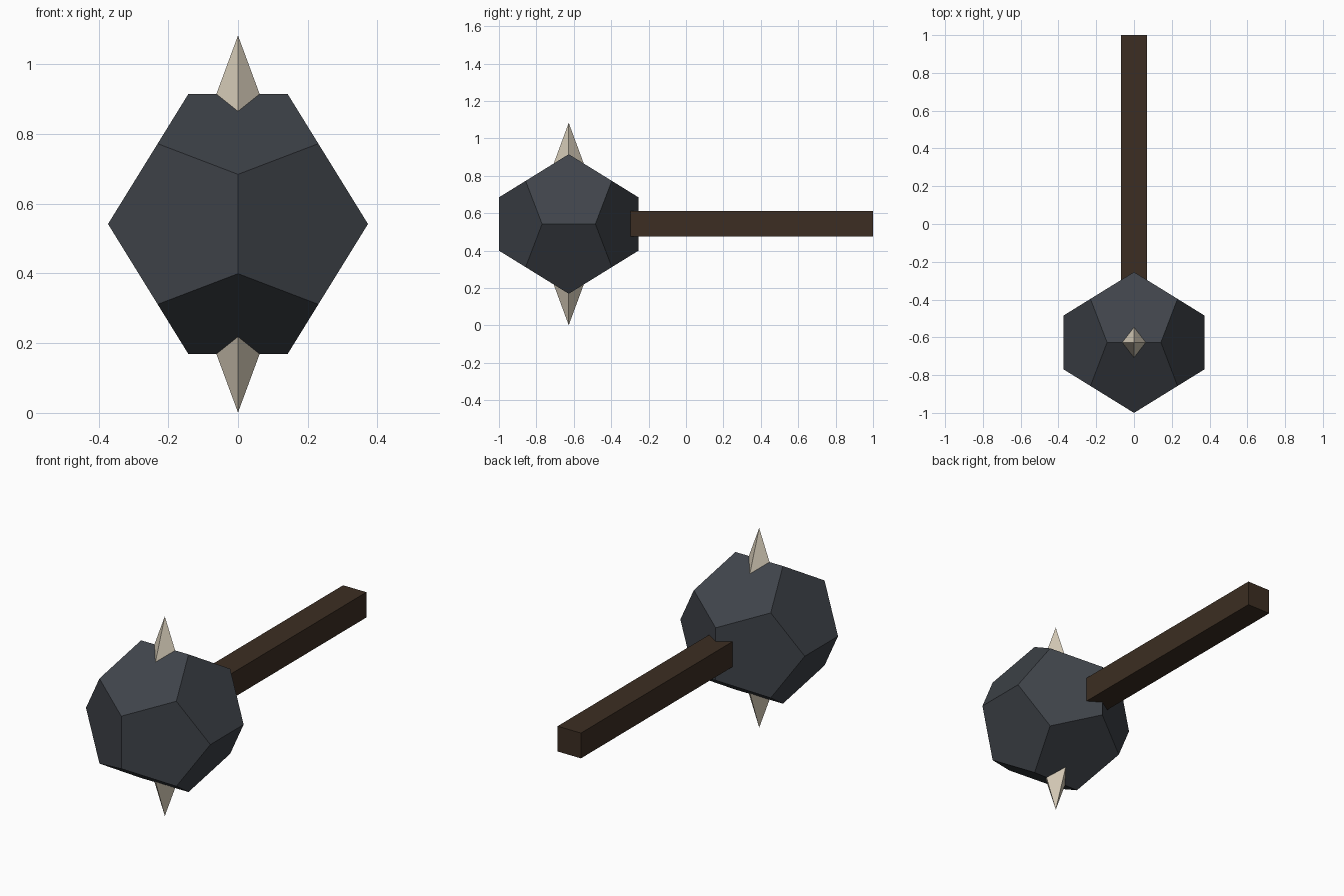
import bpy, bmesh, math
from mathutils import Vector, Matrix

if "Cube" in bpy.data.objects:
    bpy.data.objects.remove(bpy.data.objects["Cube"])

HEAD = Vector((0, -0.627, 0.542))
PHI = (1 + math.sqrt(5)) / 2


def material(name, rgb):
    m = bpy.data.materials.new(name)
    m.diffuse_color = (*rgb, 1)
    m.use_nodes = True
    m.node_tree.nodes["Principled BSDF"].inputs["Base Color"].default_value = m.diffuse_color
    return m


def finish(bm, name, mat, location):
    bmesh.ops.recalc_face_normals(bm, faces=bm.faces)
    me = bpy.data.meshes.new(name)
    bm.to_mesh(me)
    bm.free()
    me.materials.append(mat)
    ob = bpy.data.objects.new(name, me)
    ob.location = location
    bpy.context.collection.objects.link(ob)
    return ob


stone = material("dark_stone", (0.05, 0.057, 0.068))
wood = material("dark_wood", (0.045, 0.027, 0.016))
bone = material("bone", (0.66, 0.59, 0.47))

# Dodecahedron head: cube corners plus three golden rectangles
a = 0.373 / PHI
signs = (-1, 1)
points = [(i, j, k) for i in signs for j in signs for k in signs]
for i in signs:
    for j in signs:
        s, l = i / PHI, j * PHI
        points += [(s, 0, l), (l, s, 0), (0, l, s)]
bm = bmesh.new()
for p in points:
    bm.verts.new(Vector(p) * a)
bmesh.ops.convex_hull(bm, input=bm.verts)
bmesh.ops.dissolve_limit(bm, angle_limit=math.radians(2), verts=bm.verts, edges=bm.edges)
finish(bm, "head", stone, HEAD)

# Four-sided spikes above and below, rooted inside the head
for side, name in ((1, "top_spike"), (-1, "bottom_spike")):
    bm = bmesh.new()
    height = 0.26
    bmesh.ops.create_cone(bm, cap_ends=True, segments=4, radius1=0.096, radius2=0, depth=height)
    bmesh.ops.remove_doubles(bm, verts=bm.verts, dist=1e-4)
    bmesh.ops.translate(bm, verts=bm.verts, vec=(0, 0, 0.541 - height / 2))
    bmesh.ops.scale(bm, verts=bm.verts, vec=(1, 1, side))
    finish(bm, name, bone, HEAD)

# Square handle reaching back from the head
bm = bmesh.new()
bmesh.ops.create_cube(bm, size=1, matrix=Matrix.Diagonal((0.14, 1.4, 0.137, 1)))
finish(bm, "handle", wood, (0, 0.3, 0.543))
